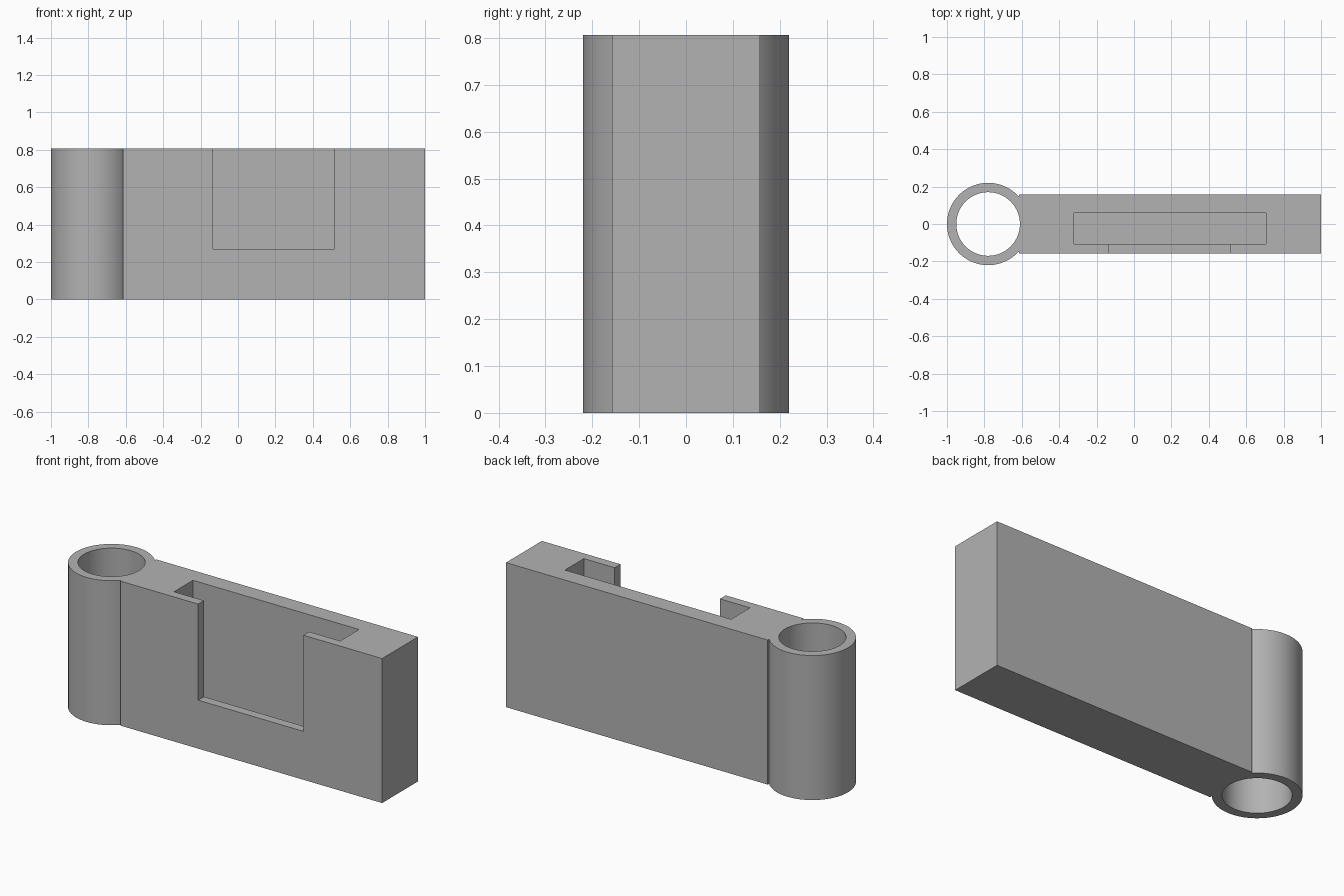
import bpy
import math

HEIGHT = 0.806
RING_X = -0.78

old = bpy.data.objects.get("Cube")
if old:
    bpy.data.objects.remove(old, do_unlink=True)

# Single grey plastic
grey = bpy.data.materials.new("plain grey")
grey.use_nodes = True
colour = (0.45, 0.45, 0.45, 1)
grey.diffuse_color = colour
grey.node_tree.nodes["Principled BSDF"].inputs["Base Color"].default_value = colour


def box(name, x, y, z):
    """Box spanning the given (low, high) ranges."""
    spans = (x, y, z)
    bpy.ops.mesh.primitive_cube_add(size=1, location=[(a + b) / 2 for a, b in spans])
    ob = bpy.context.object
    ob.name = name
    ob.scale = [b - a for a, b in spans]
    bpy.ops.object.transform_apply(location=True, rotation=False, scale=True)
    ob.data.materials.append(grey)
    return ob


def tube(name, radius, low, high):
    """Upright cylinder on the hinge axis."""
    bpy.ops.mesh.primitive_cylinder_add(
        vertices=96, radius=radius, depth=high - low,
        location=(RING_X, 0, (low + high) / 2))
    ob = bpy.context.object
    ob.name = name
    bpy.ops.object.transform_apply(location=True, rotation=False, scale=True)
    ob.data.materials.append(grey)
    return ob


def combine(target, tool, operation):
    """Apply a boolean and discard the tool."""
    mod = target.modifiers.new(operation.lower(), 'BOOLEAN')
    mod.operation = operation
    mod.solver = 'EXACT'
    mod.object = tool
    bpy.context.view_layer.objects.active = target
    bpy.ops.object.modifier_apply(modifier=mod.name)
    bpy.data.objects.remove(tool, do_unlink=True)


# Solid arm joined to the hinge barrel
holder = box("holder_body", (-0.615, 1), (-0.158, 0.158), (0, HEIGHT))
combine(holder, tube("hinge_barrel", 0.22, 0, HEIGHT), 'UNION')

# Barrel bore, deep pocket open at the top, and front window into the pocket
combine(holder, tube("bore_cutter", 0.17, -0.1, HEIGHT + 0.1), 'DIFFERENCE')
combine(holder, box("pocket_cutter", (-0.32, 0.705), (-0.107, 0.06), (0.08, 1)), 'DIFFERENCE')
combine(holder, box("window_cutter", (-0.135, 0.515), (-0.3, -0.05), (0.27, 1)), 'DIFFERENCE')

# Smooth the curved walls, keep the corners crisp
bpy.ops.object.select_all(action='DESELECT')
holder.select_set(True)
bpy.context.view_layer.objects.active = holder
bpy.ops.object.shade_smooth_by_angle(angle=math.radians(30))
